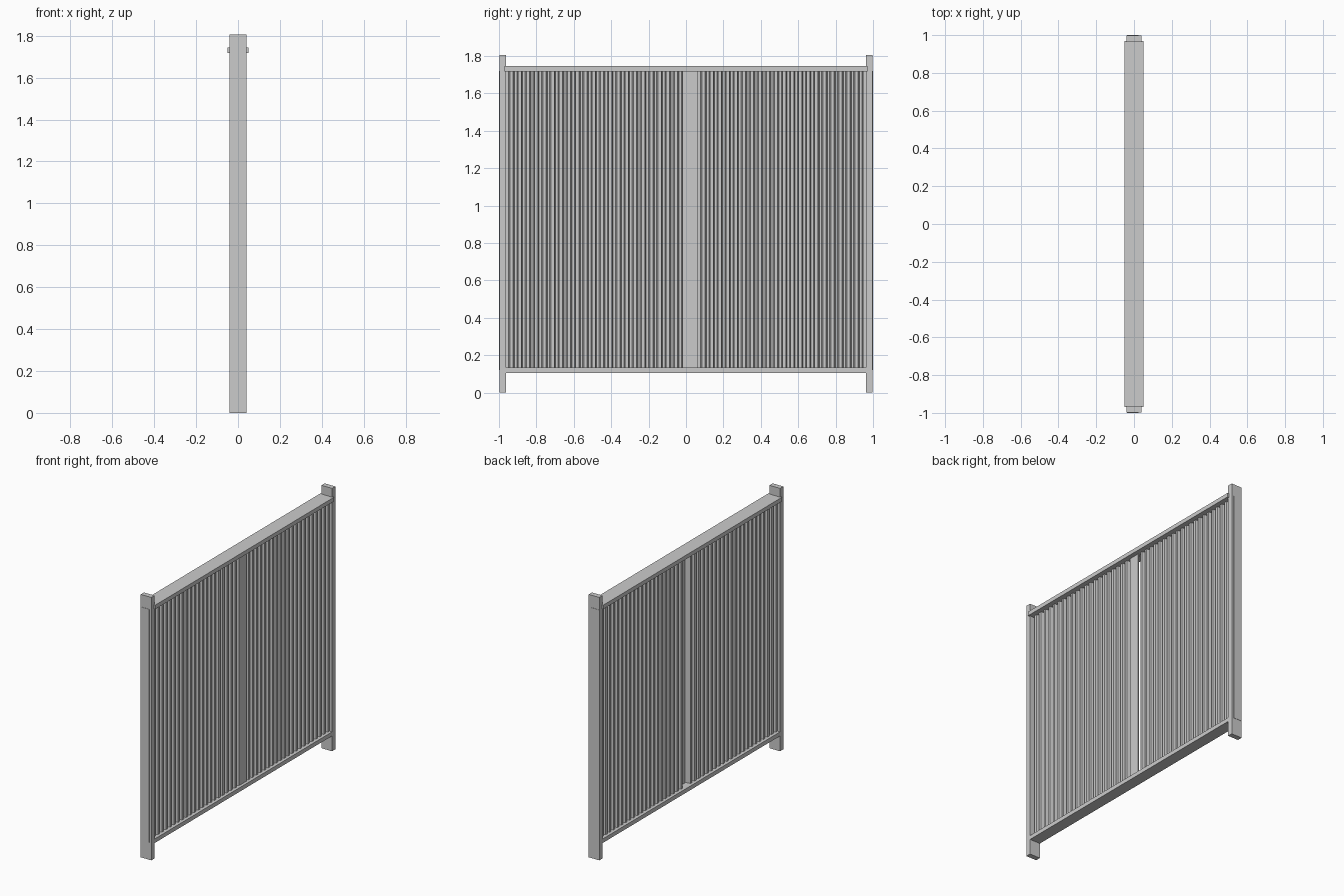
import bpy, bmesh

if "Cube" in bpy.data.objects:
    bpy.data.objects.remove(bpy.data.objects["Cube"])


def box(name, x0, x1, y0, y1, z0, z1):
    bm = bmesh.new()
    bmesh.ops.create_cube(bm, size=1)
    for v in bm.verts:
        v.co = ((x0 + x1) / 2 + v.co.x * (x1 - x0),
                (y0 + y1) / 2 + v.co.y * (y1 - y0),
                (z0 + z1) / 2 + v.co.z * (z1 - z0))
    return finish(name, bm)


def finish(name, bm):
    me = bpy.data.meshes.new(name)
    bm.to_mesh(me)
    bm.free()
    ob = bpy.data.objects.new(name, me)
    bpy.context.collection.objects.link(ob)
    return ob


def corrugated(name, y0, y1, z0, z1, ribs, depth=0.018, thick=0.004):
    # Trapezoid wave profile extruded upward
    step = (y1 - y0) / ribs
    slope = step * 0.08
    pts = []
    for i in range(ribs):
        y = y0 + i * step
        for frac, side in ((0, -1), (0.5, 1)):
            pts.append((side * depth, y + frac * step + slope))
            pts.append((side * depth, y + (frac + 0.5) * step - slope))
    bm = bmesh.new()
    low = [bm.verts.new((x, y, z0)) for x, y in pts]
    top = [bm.verts.new((x, y, z1)) for x, y in pts]
    for i in range(len(pts) - 1):
        bm.faces.new((low[i], low[i + 1], top[i + 1], top[i]))
    ob = finish(name, bm)
    mod = ob.modifiers.new("thickness", 'SOLIDIFY')
    mod.thickness = thick
    mod.offset = 0
    return ob


# Posts with thin outer cover strips
for label, s in (("left", -1), ("right", 1)):
    a, b = sorted((s * 0.963, s * 0.998))
    box(label + "_post", -0.04, 0.04, a, b, 0, 1.805)
    a, b = sorted((s * 0.99, s))
    box(label + "_post_cover", -0.038, 0.025, a, b, 0.12, 1.72)

# Horizontal rails
box("top_rail", -0.051, 0.051, -0.97, 0.97, 1.717, 1.745)
box("bottom_rail", -0.04, 0.04, -0.97, 0.97, 0.105, 0.133)

# Two corrugated sheets and the flat joint between them
corrugated("left_sheet", -0.966, 0.002, 0.12, 1.73, 22)
corrugated("right_sheet", 0.062, 0.966, 0.12, 1.73, 21)
box("sheet_joint", 0.014, 0.02, -0.002, 0.064, 0.12, 1.73)
